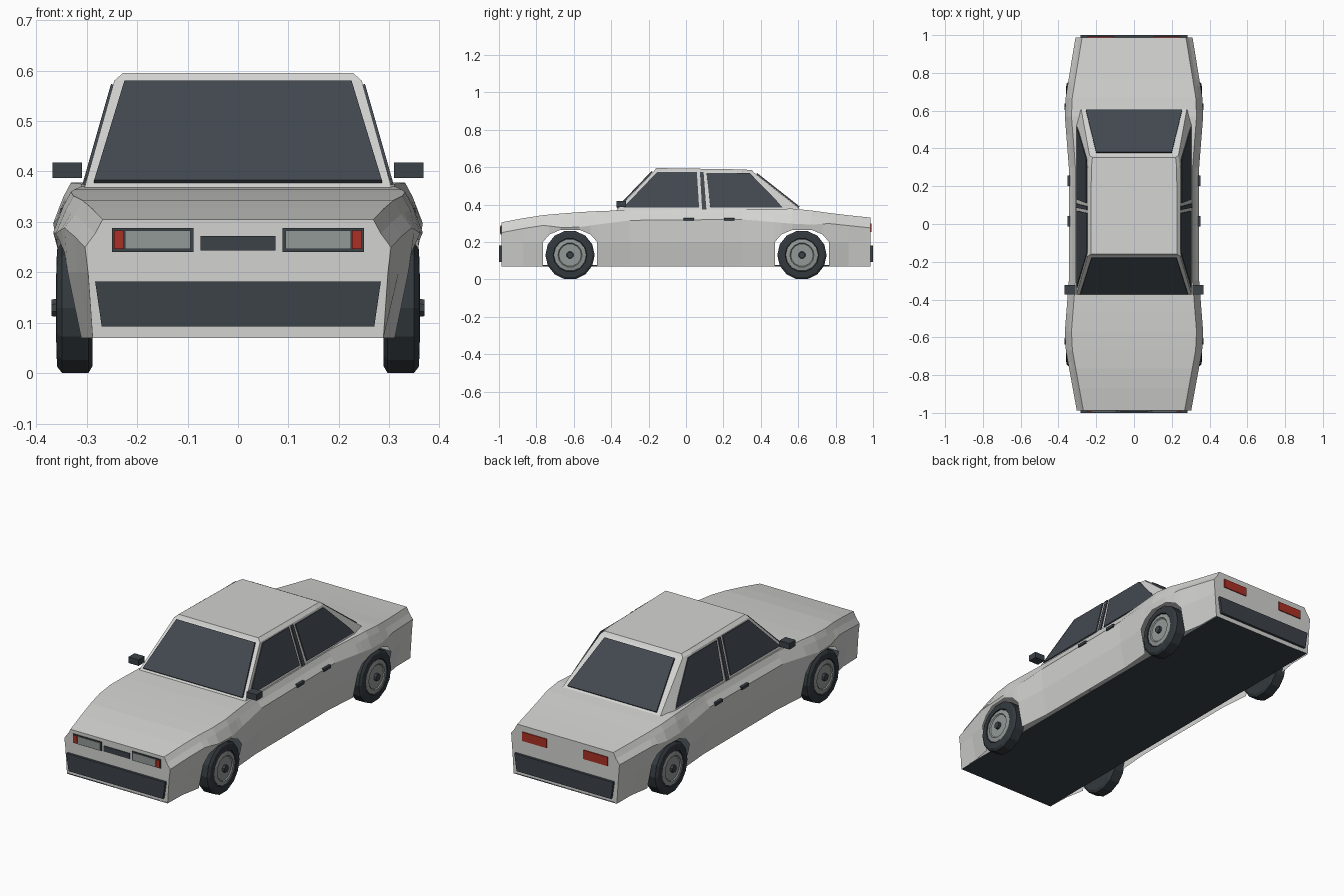
import bpy, bmesh, math
from mathutils import Vector

cube = bpy.data.objects.get("Cube")
if cube:
    bpy.data.objects.remove(cube, do_unlink=True)


def material(name, rgb):
    m = bpy.data.materials.new(name)
    m.use_nodes = True
    m.diffuse_color = (*rgb, 1)
    m.node_tree.nodes["Principled BSDF"].inputs["Base Color"].default_value = (*rgb, 1)
    return m


PAINT = material("light grey paint", (0.65, 0.65, 0.64))
GLASS = material("dark glass", (0.055, 0.065, 0.08))
TRIM = material("dark trim", (0.045, 0.055, 0.065))
RUBBER = material("black rubber", (0.033, 0.041, 0.048))
METAL = material("grey metal", (0.29, 0.32, 0.305))
RED = material("red lamp", (0.4, 0.03, 0.018))


def build(name, verts, faces, mat):
    mesh = bpy.data.meshes.new(name)
    bm = bmesh.new()
    vs = [bm.verts.new(v) for v in verts]
    for f in faces:
        bm.faces.new([vs[i] for i in f])
    bmesh.ops.remove_doubles(bm, verts=bm.verts, dist=0.0005)
    bmesh.ops.recalc_face_normals(bm, faces=bm.faces)
    bm.to_mesh(mesh)
    bm.free()
    mesh.materials.append(mat)
    obj = bpy.data.objects.new(name, mesh)
    bpy.context.collection.objects.link(obj)
    return obj


def plate(name, pts, offset, mat):
    """Thin prism: an outline pushed along an offset."""
    n = len(pts)
    verts = [Vector(p) for p in pts] + [Vector(p) + Vector(offset) for p in pts]
    faces = [tuple(range(n)), tuple(range(n, 2 * n))]
    faces += [(i, (i + 1) % n, n + (i + 1) % n, n + i) for i in range(n)]
    return build(name, verts, faces, mat)


def box(name, x, y, z, mat):
    pts = [(x[0], y[0], z[0]), (x[1], y[0], z[0]), (x[1], y[0], z[1]), (x[0], y[0], z[1])]
    return plate(name, pts, (0, y[1] - y[0], 0), mat)


def lerp(keys, y):
    for (a, va), (b, vb) in zip(keys, keys[1:]):
        if y <= b:
            return va + (vb - va) * (y - a) / (b - a)
    return keys[-1][1]


# Body shell: side sections along the length, the lower edge rising over the wheels
END, AXLE, SILL, BELT = 0.987, 0.62, 0.07, 0.2
TOP = [(-END, 0.305), (-0.8, 0.34), (-0.6, 0.358), (-0.37, 0.37), (0.6, 0.378), (0.8, 0.35), (END, 0.33)]
WIDTH = [(-END, 0.303), (-0.62, 0.37), (-0.3, 0.345), (0.3, 0.345), (0.62, 0.37), (END, 0.31)]
ARCH = [(-0.145, SILL), (-0.145, BELT), (-0.11, 0.24), (-0.05, 0.265),
        (0.05, 0.265), (0.11, 0.24), (0.145, BELT), (0.145, SILL)]
stations = [(y, SILL) for y in (-END, -0.87)]
stations += [(-AXLE + d, z) for d, z in ARCH]
stations += [(y, SILL) for y in (-0.3, 0.3)]
stations += [(AXLE + d, z) for d, z in ARCH]
stations += [(y, SILL) for y in (0.87, END)]


def section(y, low):
    w, top = lerp(WIDTH, y), lerp(TOP, y)
    drop = 0.055 + 0.03 * (w - 0.345) / 0.025 if w > 0.345 else 0.055
    under = 0.033 if abs(y) < 0.9 else 0.015
    belt = max(low, BELT)
    side = [(w - under if low < BELT else w - 0.006, low), (w - 0.006, belt),
            (w, top - drop), (w - 0.02, top - 0.028), (w - 0.035, top)]
    return [(x, y, z) for x, z in side] + [(-x, y, z) for x, z in reversed(side)]


verts, faces = [], []
for y, low in stations:
    verts += section(y, low)
N = 10
for s in range(len(stations) - 1):
    if stations[s][0] == stations[s + 1][0]:
        continue
    for i in range(N - 1):
        flat = i in (0, 8) and stations[s][1] >= BELT and stations[s + 1][1] >= BELT
        if not flat:
            a = s * N + i
            faces.append((a, a + 1, a + N + 1, a + N))
last = (len(stations) - 1) * N
faces += [tuple(range(N)), tuple(range(last, last + N))]
build("body_shell", verts, faces, PAINT)
plate("underbody", [(-0.285, -END, SILL), (0.285, -END, SILL), (0.285, END, SILL), (-0.285, END, SILL)],
      (0, 0, 0.006), TRIM)

# Cabin: base, eaves and roof rings
base = [(-0.375, 0.305, 0.365), (0.53, 0.305, 0.372), (0.61, 0.28, 0.376)]
eave = [(-0.17, 0.245, 0.58), (0.3, 0.243, 0.575), (0.362, 0.235, 0.572)]
roof = [(-0.16, 0.228, 0.595), (0.3, 0.226, 0.588), (0.352, 0.22, 0.584)]
verts, faces = [], []
for ring in (base, eave, roof):
    verts += [(x, y, z) for y, x, z in ring] + [(-x, y, z) for y, x, z in reversed(ring)]
for r in (0, 6):
    faces += [(r + i, r + (i + 1) % 6, r + 6 + (i + 1) % 6, r + 6 + i) for i in range(6)]
faces.append(tuple(range(12, 18)))
build("cabin", verts, faces, PAINT)

# Windscreen and rear window, lying just proud of the cabin
plate("windscreen", [(-0.285, -0.366, 0.377), (0.285, -0.366, 0.377), (0.225, -0.177, 0.574), (-0.225, -0.177, 0.574)],
      (0, -0.006, 0.006), GLASS)
plate("rear_window", [(-0.255, 0.602, 0.384), (0.255, 0.602, 0.384), (0.2, 0.376, 0.562), (-0.2, 0.376, 0.562)],
      (0, 0.005, 0.006), GLASS)

for s, side in ((1, "left"), (-1, "right")):
    # Side windows and centre pillar strip
    def on_side(outline):
        return [(s * (0.305 - (z - 0.367) * 0.285), y, z) for y, z in outline]

    panes = {"front_side_window": [(-0.335, 0.384), (0.07, 0.384), (0.058, 0.572), (-0.155, 0.572)],
             "rear_side_window": [(0.13, 0.384), (0.515, 0.384), (0.48, 0.425), (0.34, 0.567), (0.11, 0.567)],
             "pillar_strip": [(0.086, 0.372), (0.109, 0.372), (0.094, 0.572), (0.075, 0.572)]}
    for name, outline in panes.items():
        plate(side + "_" + name, on_side(outline), (s * 0.005, 0, 0.0015), GLASS)

    # Mirror and door handles
    box(side + "_mirror", (s * 0.309, s * 0.367), (-0.372, -0.322), (0.387, 0.418), TRIM)
    for name, y in (("front", 0.015), ("rear", 0.23)):
        box(f"{side}_{name}_handle", (s * 0.335, s * 0.352), (y - 0.028, y + 0.028), (0.313, 0.328), TRIM)

    # Lamps
    def lamp(name, x0, x1, z0, z1, y, depth, mat):
        box(side + "_" + name, (s * x0, s * x1), (y, y + depth), (z0, z1), mat)

    lamp("headlamp_frame", 0.088, 0.25, 0.241, 0.288, -END, -0.004, TRIM)
    lamp("headlamp", 0.094, 0.224, 0.246, 0.283, -END, -0.007, METAL)
    lamp("indicator", 0.226, 0.246, 0.246, 0.283, -END, -0.007, RED)
    lamp("tail_lamp", 0.105, 0.245, 0.253, 0.299, END, 0.005, RED)

# Bumpers and grille
for name, d in (("front_bumper", -1), ("rear_bumper", 1)):
    plate(name, [(-0.283, d * END, 0.182), (0.283, d * END, 0.182), (0.27, d * END, 0.093), (-0.27, d * END, 0.093)],
          (0, d * 0.013, 0), TRIM)
box("grille", (-0.074, 0.074), (-END, -END - 0.005), (0.244, 0.272), TRIM)


# Wheels: profiles of (offset, radius) turned about the axle
def lathe(name, profile, s, y, mat, sides=14):
    verts, faces = [], []
    for x, r in profile:
        for k in range(sides):
            a = math.tau * (k + 0.5) / sides
            verts.append((s * x, y + r * math.sin(a), 0.13 + r * math.cos(a)))
    for p in range(len(profile) - 1):
        for k in range(sides):
            j = (k + 1) % sides
            faces.append((p * sides + k, p * sides + j, (p + 1) * sides + j, (p + 1) * sides + k))
    end = (len(profile) - 1) * sides
    faces += [tuple(range(sides)), tuple(range(end, end + sides))]
    return build(name, verts, faces, mat)


for s, side in ((1, "left"), (-1, "right")):
    for y, place in ((-AXLE, "front"), (AXLE, "rear")):
        tag = f"{place}_{side}_"
        lathe(tag + "tyre", [(0.288, 0.118), (0.296, 0.132), (0.349, 0.132), (0.358, 0.12),
                             (0.36, 0.09), (0.35, 0.088)], s, y, RUBBER)
        lathe(tag + "hub", [(0.345, 0.088), (0.357, 0.086), (0.361, 0.065), (0.356, 0.06)], s, y, METAL)
        lathe(tag + "hub_cap", [(0.35, 0.02), (0.369, 0.018)], s, y, TRIM, 8)
